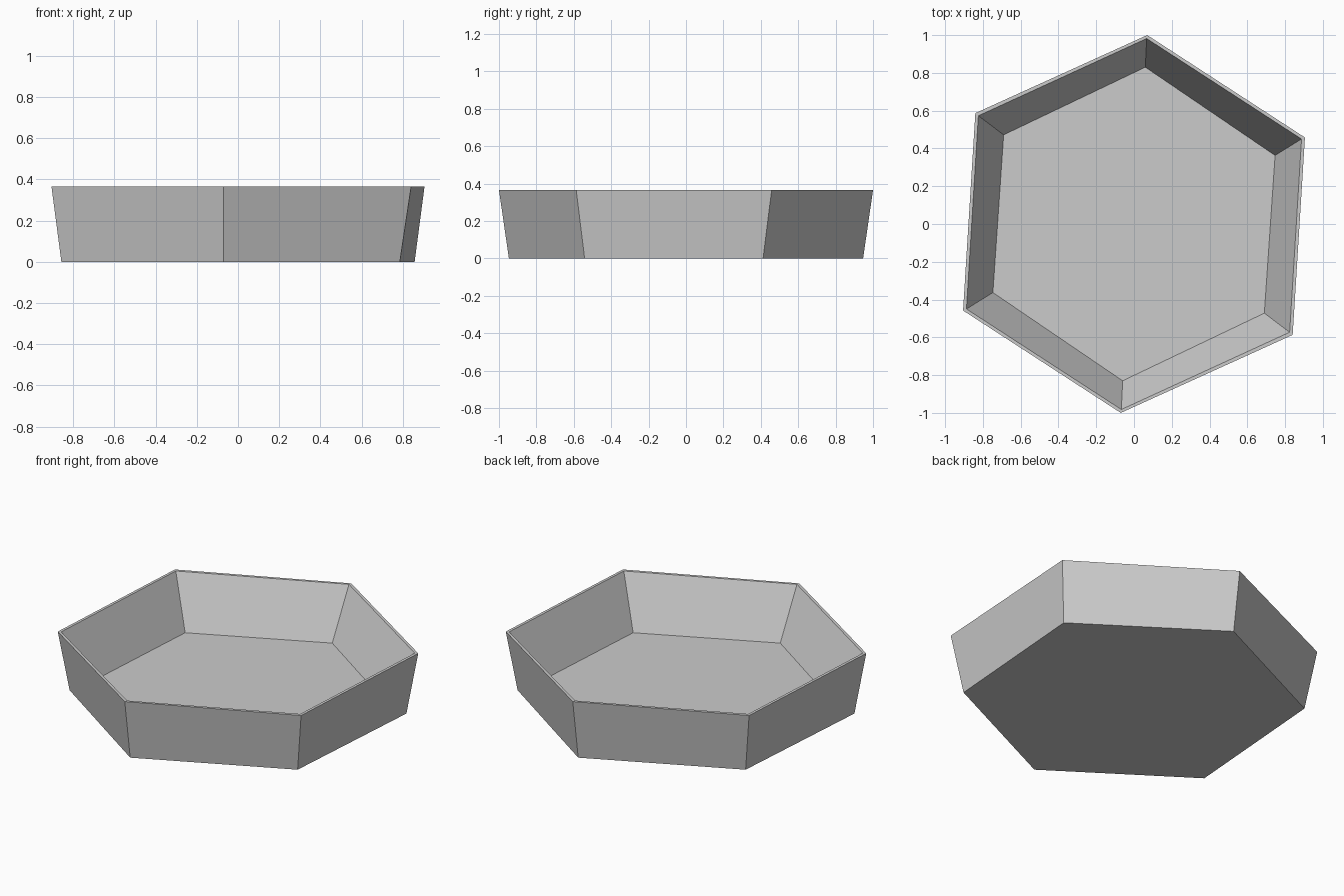
import bpy, bmesh

if "Cube" in bpy.data.objects:
    bpy.data.objects.remove(bpy.data.objects["Cube"])

# Each ring: height plus three hexagon corners; the other three are opposite
RINGS = [
    (0.0,   [(0.07, 0.947), (0.857, 0.412), (0.785, -0.542)]),    # outer base
    (0.365, [(0.07, 1.0), (0.905, 0.458), (0.84, -0.587)]),       # outer rim
    (0.365, [(0.067, 0.982), (0.887, 0.45), (0.824, -0.573)]),    # inner rim
    (0.06,  [(0.06, 0.83), (0.747, 0.363), (0.69, -0.472)]),      # inner floor edge
    (0.06,  [(0.045, 0.62), (0.56, 0.272), (0.513, -0.352)]),     # floor inset
]


def hex_ring(bm, z, half):
    corners = half + [(-x, -y) for x, y in half]
    return [bm.verts.new((x, y, z)) for x, y in corners]


# Tray shell: join successive rings, then cap underside and floor
bm = bmesh.new()
rings = [hex_ring(bm, z, half) for z, half in RINGS]
for a, b in zip(rings, rings[1:]):
    for i in range(6):
        j = (i + 1) % 6
        bm.faces.new((a[i], a[j], b[j], b[i]))
bm.faces.new(rings[0])
bm.faces.new(rings[-1])
bmesh.ops.recalc_face_normals(bm, faces=bm.faces)

mesh = bpy.data.meshes.new("hexagonal_tray")
bm.to_mesh(mesh)
bm.free()
tray = bpy.data.objects.new("hexagonal_tray", mesh)
bpy.context.collection.objects.link(tray)
